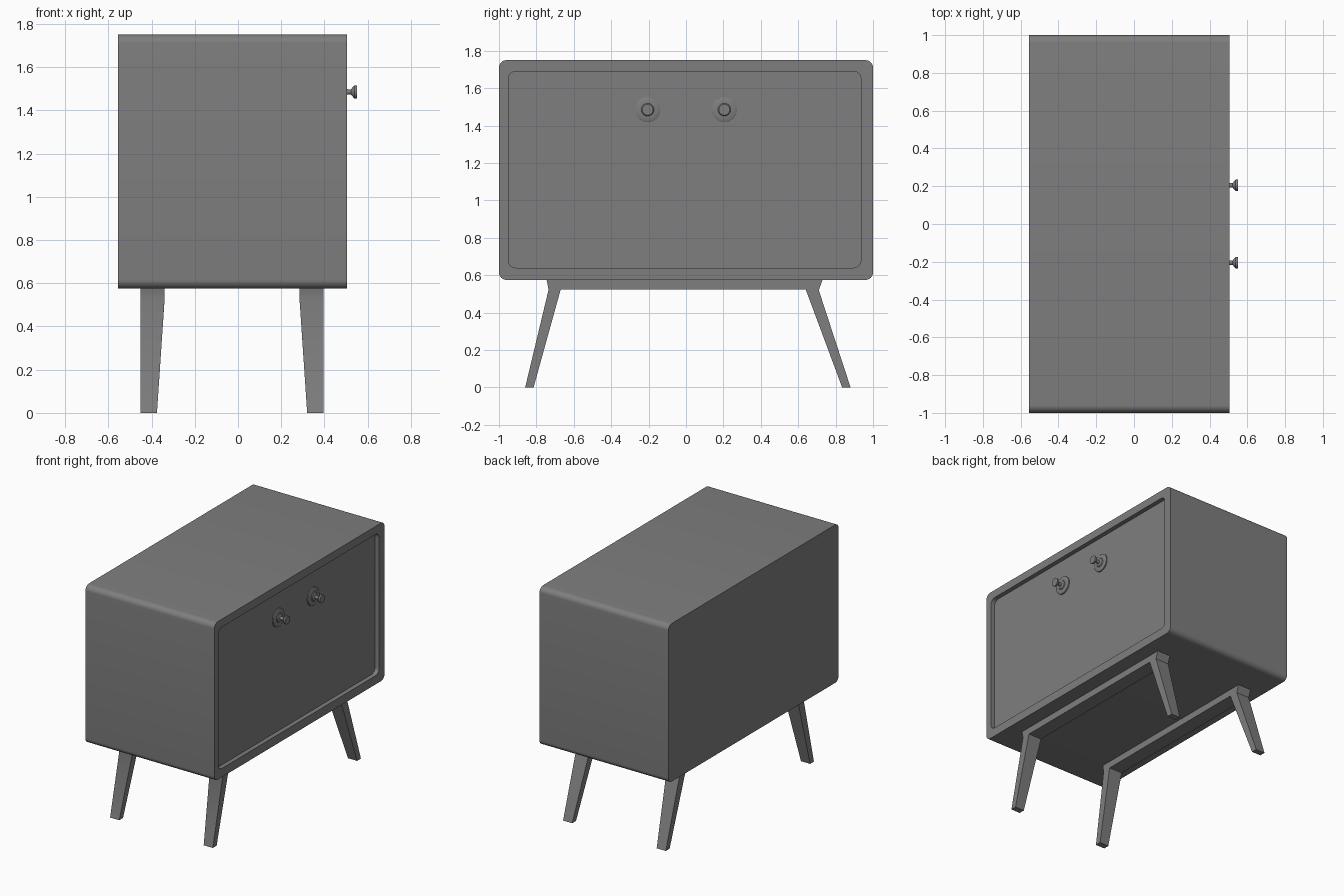
import bpy, bmesh
from math import sin, cos, pi, radians

cube = bpy.data.objects.get("Cube")
if cube:
    bpy.data.objects.remove(cube, do_unlink=True)

GREY = (0.21, 0.21, 0.21, 1)
grey = bpy.data.materials.new("grey")
grey.use_nodes = True
grey.diffuse_color = GREY
grey.node_tree.nodes["Principled BSDF"].inputs["Base Color"].default_value = GREY


def finish(bm, name):
    """Turn the mesh into a named, shaded object."""
    bmesh.ops.recalc_face_normals(bm, faces=bm.faces)
    mesh = bpy.data.meshes.new(name)
    bm.to_mesh(mesh)
    bm.free()
    mesh.materials.append(grey)
    obj = bpy.data.objects.new(name, mesh)
    bpy.context.collection.objects.link(obj)
    bpy.ops.object.select_all(action="DESELECT")
    obj.select_set(True)
    bpy.context.view_layer.objects.active = obj
    bpy.ops.object.shade_smooth_by_angle(angle=radians(30))
    return obj


def bridge(bm, a, b):
    n = len(a)
    for i in range(n):
        j = (i + 1) % n
        bm.faces.new((a[i], a[j], b[j], b[i]))


def rounded_loop(bm, x, y0, y1, z0, z1, r, steps=8):
    """Rounded rectangle standing across x."""
    corners = [(y1 - r, z1 - r), (y0 + r, z1 - r), (y0 + r, z0 + r), (y1 - r, z0 + r)]
    verts = []
    for k, (cy, cz) in enumerate(corners):
        for i in range(steps + 1):
            a = (k + i / steps) * pi / 2
            verts.append(bm.verts.new((x, cy + r * cos(a), cz + r * sin(a))))
    return verts


# Cabinet: rounded box with a shallow recessed door panel on +x
FRONT, BACK, PANEL = 0.505, -0.555, 0.472
bm = bmesh.new()
outer = (-1, 1, 0.575, 1.75, 0.04)
inner = (-0.95, 0.935, 0.64, 1.69, 0.04)
loops = [rounded_loop(bm, BACK, *outer), rounded_loop(bm, FRONT, *outer),
         rounded_loop(bm, FRONT, *inner), rounded_loop(bm, PANEL, *inner)]
for a, b in zip(loops, loops[1:]):
    bridge(bm, a, b)
bm.faces.new(loops[0])
bm.faces.new(loops[-1])
finish(bm, "cabinet")


# Knobs: turned backplate, collar, stem and flared head
def knob(name, y, z=1.485, sides=32):
    profile = [(0, 0.067), (0.008, 0.067), (0.012, 0.06), (0.012, 0.034), (0.018, 0.03),
               (0.024, 0.013), (0.05, 0.012), (0.066, 0.03), (0.078, 0.03)]
    bm = bmesh.new()
    rings = [[bm.verts.new((PANEL + d, y + r * cos(2 * pi * i / sides),
                            z + r * sin(2 * pi * i / sides))) for i in range(sides)]
             for d, r in profile]
    for a, b in zip(rings, rings[1:]):
        bridge(bm, a, b)
    bm.faces.new(rings[0])
    bm.faces.new(rings[-1])
    finish(bm, name)


knob("right_knob", -0.205)
knob("left_knob", 0.205)


# Leg frames: a rail with a splayed leg at each end, feet narrowed on the inner side
def leg_frame(name, x_out, x_in, x_foot):
    foot_l, foot_r = [(-0.86, 0), (-0.815, 0)], [(0.835, 0), (0.88, 0)]
    knee_l, knee_r = [(-0.735, 0.522), (-0.67, 0.524)], [(0.64, 0.524), (0.71, 0.52)]
    top_l, top_r = (-0.745, 0.575), (0.73, 0.575)
    outline = [*foot_l, knee_l[1], knee_r[0], *foot_r, knee_r[1], top_r, top_l, knee_l[0]]
    bm = bmesh.new()
    out = [bm.verts.new((x_out, y, z)) for y, z in outline]
    inn = [bm.verts.new((x_in if z else x_foot, y, z)) for y, z in outline]
    bridge(bm, out, inn)
    for side in (out, inn):
        for ids in ((0, 1, 2, 9), (2, 8, 9), (2, 3, 7, 8), (3, 6, 7), (3, 4, 5, 6)):
            bm.faces.new([side[i] for i in ids])
    finish(bm, name)


leg_frame("front_leg_frame", 0.395, 0.285, 0.32)
leg_frame("back_leg_frame", -0.45, -0.34, -0.375)
